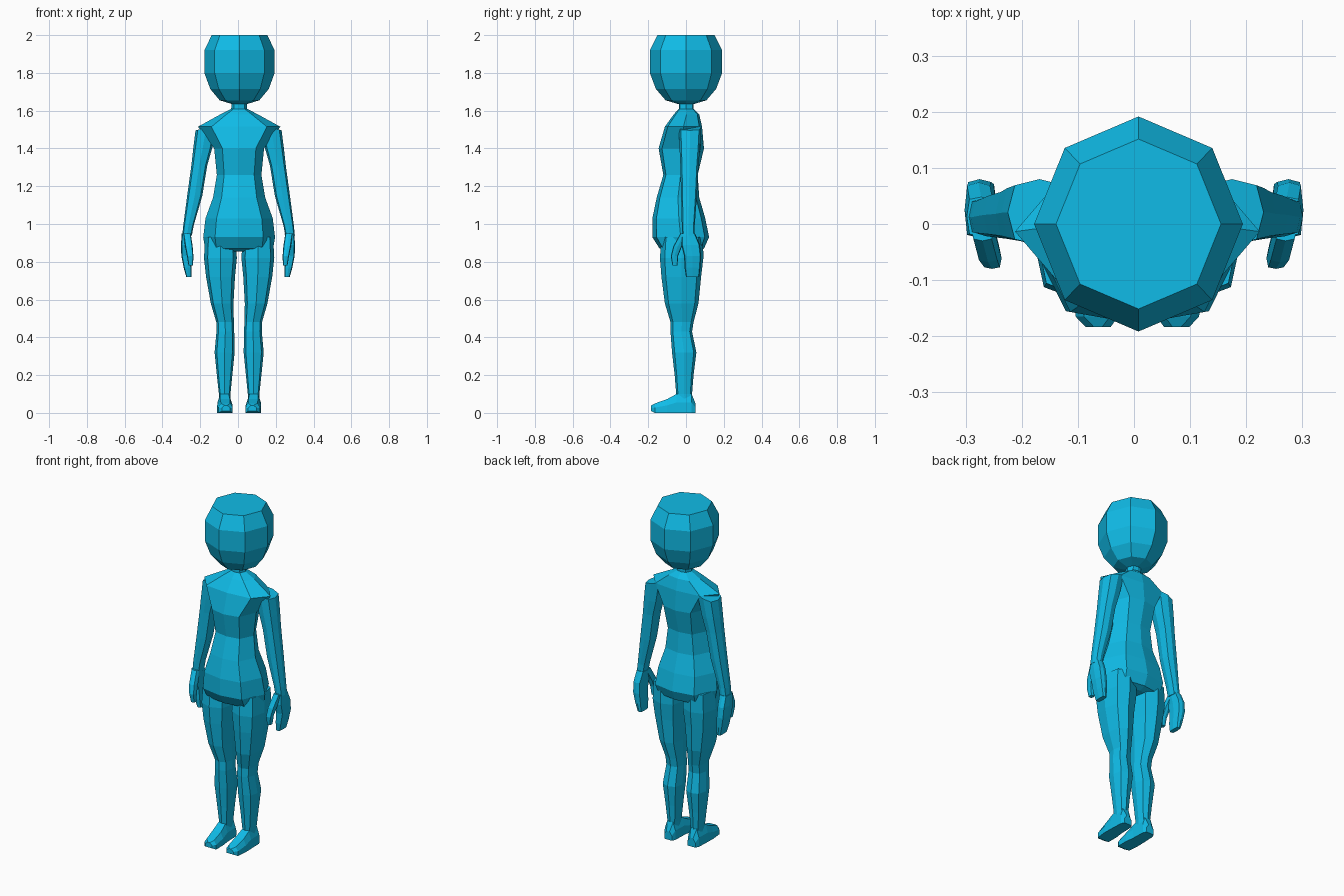
import bpy, bmesh
from math import sin, cos, tau

skin = bpy.data.materials.new("blue")
skin.diffuse_color = (0.005, 0.5, 0.8, 1)


def skin_rings(name, rings, mirror=False, origin=0.0):
    """Bridge a list of equal point rings with quads, cap both ends."""
    bm = bmesh.new()
    loops = [[bm.verts.new(p) for p in r] for r in rings]
    n = len(loops[0])
    for a, b in zip(loops, loops[1:]):
        for i in range(n):
            j = (i + 1) % n
            bm.faces.new((a[i], a[j], b[j], b[i]))
    bm.faces.new(loops[0])
    bm.faces.new(loops[-1])
    bmesh.ops.recalc_face_normals(bm, faces=bm.faces)
    me = bpy.data.meshes.new(name)
    bm.to_mesh(me)
    bm.free()
    me.materials.append(skin)
    ob = bpy.data.objects.new(name, me)
    ob.location.x = origin
    bpy.context.collection.objects.link(ob)
    if mirror:
        ob.modifiers.new("Mirror", 'MIRROR').use_mirror_merge = False
    return ob


def section(x0, x1, y0, y1, z, n=8, dx=1.0, dy=1.0, tilt=0.0):
    """Polygon ring filling the box x0..x1, y0..y1; dx, dy push the diagonals out."""
    cx, cy, rx, ry = (x0 + x1) / 2, (y0 + y1) / 2, (x1 - x0) / 2, (y1 - y0) / 2
    pts = []
    for i in range(n):
        c, s = cos(tau * i / n), sin(tau * i / n)
        diag = abs(c * s) > 0.1
        x = rx * c * (dx if diag else 1)
        y = ry * s * (dy if diag else 1)
        pts.append((cx + x, cy + y, z + tilt * x))
    return pts


# Head: faceted ball with a flat crown
head = [(0.04, 1.635), (0.105, 1.655), (0.155, 1.715), (0.186, 1.80),
        (0.186, 1.92), (0.147, 2.0)]
skin_rings("head", [section(-r, r, -r * 1.03, r * 1.03, z) for r, z in head], origin=0.008)

# Torso: half width, front y, back y, height
torso = [(0.040, -0.038, 0.040, 1.645), (0.042, -0.038, 0.040, 1.61),
         (0.100, -0.065, 0.070, 1.58), (0.218, -0.112, 0.085, 1.515),
         (0.132, -0.145, 0.095, 1.40), (0.118, -0.120, 0.062, 1.26),
         (0.138, -0.155, 0.070, 1.14), (0.178, -0.178, 0.102, 1.03),
         (0.190, -0.178, 0.122, 0.93), (0.180, -0.140, 0.095, 0.87),
         (0.100, -0.080, 0.060, 0.855)]
skin_rings("torso", [section(-w, w, f, b, z, dx=0.95, dy=1.2) for w, f, b, z in torso],
           origin=0.006)

# Legs
leg = [(0.020, 0.180, -0.130, 0.090, 0.93), (0.012, 0.186, -0.138, 0.092, 0.82),
       (0.022, 0.175, -0.130, 0.080, 0.72), (0.030, 0.150, -0.112, 0.066, 0.58),
       (0.028, 0.121, -0.082, 0.040, 0.48), (0.026, 0.120, -0.082, 0.032, 0.43),
       (0.024, 0.130, -0.074, 0.055, 0.32), (0.036, 0.118, -0.060, 0.040, 0.20),
       (0.046, 0.107, -0.052, 0.032, 0.10), (0.046, 0.107, -0.050, 0.040, 0.03)]
skin_rings("leg", [section(*r, dx=1.1, dy=1.1) for r in leg], True, 0.006)

# Feet: low trapezoid sections from heel to toe (y, inner x, outer x, sole z, top z)
foot = [(0.050, 0.052, 0.102, 0.0, 0.05), (0.030, 0.043, 0.112, 0.0, 0.10),
        (-0.050, 0.040, 0.115, 0.0, 0.10), (-0.100, 0.034, 0.116, 0.0, 0.073),
        (-0.165, 0.034, 0.110, 0.0, 0.05), (-0.184, 0.048, 0.092, 0.01, 0.04)]
skin_rings("foot", [[(a, y, b), (c, y, b), (c, y, b + (t - b) * 0.55),
                     (c - 0.015, y, t), (a + 0.015, y, t), (a, y, b + (t - b) * 0.55)]
                    for y, a, c, b, t in foot], True, 0.006)

# Arms
arm = [(0.115, 0.228, -0.038, 0.080, 1.51), (0.140, 0.240, -0.034, 0.074, 1.40),
       (0.166, 0.250, -0.030, 0.066, 1.31), (0.192, 0.272, -0.026, 0.058, 1.15),
       (0.238, 0.293, -0.022, 0.046, 0.99), (0.247, 0.298, -0.020, 0.046, 0.94)]
skin_rings("arm", [section(*r, dx=1.1, dy=1.15, tilt=-0.25 if i == 0 else 0)
                   for i, r in enumerate(arm)], True, 0.003)

# Hands: flat mitten plus thumb
hand = [(0.247, 0.298, -0.022, 0.048, 0.95), (0.252, 0.302, -0.025, 0.074, 0.89),
        (0.250, 0.300, -0.010, 0.080, 0.83), (0.246, 0.288, -0.008, 0.076, 0.77),
        (0.246, 0.274, 0.000, 0.070, 0.72)]
skin_rings("hand", [section(*r, dx=1.15, dy=1.25) for r in hand], True)
thumb = [(0.250, 0.290, -0.030, 0.015, 0.95), (0.240, 0.280, -0.068, -0.022, 0.88),
         (0.236, 0.270, -0.080, -0.042, 0.83), (0.238, 0.262, -0.072, -0.045, 0.78)]
skin_rings("thumb", [section(*r, dx=1.15, dy=1.2) for r in thumb], True)
